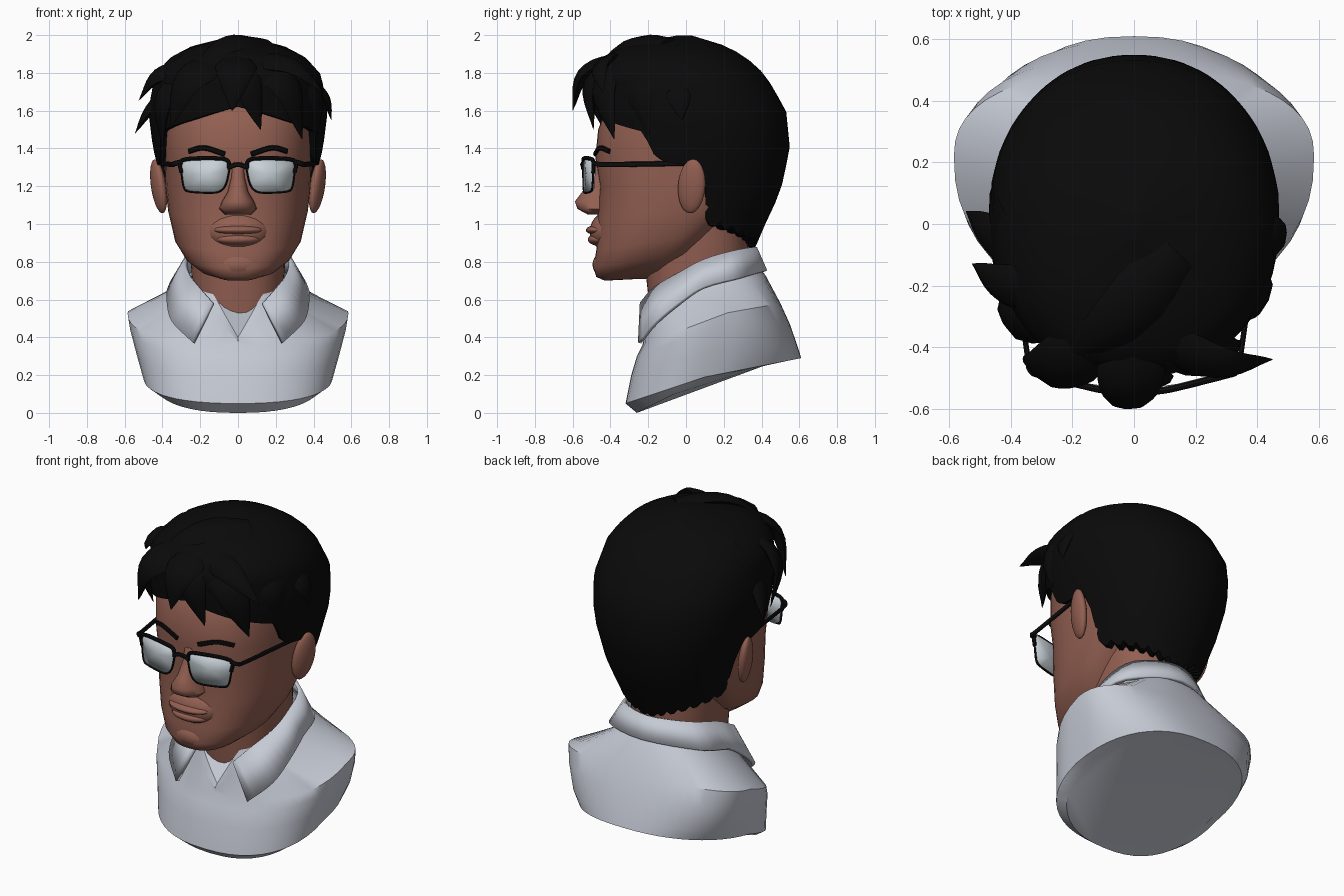
import bpy, bmesh, math
from mathutils import Vector

if "Cube" in bpy.data.objects:
    bpy.data.objects.remove(bpy.data.objects["Cube"])

def material(name, rgb):
    m = bpy.data.materials.new(name)
    m.diffuse_color = (*rgb, 1)
    m.use_nodes = True
    m.node_tree.nodes["Principled BSDF"].inputs["Base Color"].default_value = m.diffuse_color
    return m

SKIN = material("brown_skin", (0.29, 0.115, 0.083))
HAIR = material("black_hair", (0.003, 0.003, 0.003))
SHIRT = material("pale_shirt", (0.56, 0.59, 0.66))
LENS = material("glass_grey", (0.58, 0.64, 0.68))
FRAME = material("black_frame", (0.005, 0.005, 0.005))

def make(name, verts, faces, mat, angle=40):
    me = bpy.data.meshes.new(name)
    me.from_pydata([tuple(v) for v in verts], [], faces)
    bm = bmesh.new()
    bm.from_mesh(me)
    bmesh.ops.remove_doubles(bm, verts=bm.verts, dist=1e-5)
    bmesh.ops.recalc_face_normals(bm, faces=bm.faces)
    bm.to_mesh(me)
    bm.free()
    me.materials.append(mat)
    me.shade_smooth()
    me.set_sharp_from_angle(angle=math.radians(angle))
    ob = bpy.data.objects.new(name, me)
    bpy.context.collection.objects.link(ob)
    return ob

def loft(name, rings, mat, angle=40):
    n = len(rings[0])
    verts = [p for r in rings for p in r]
    faces = [(k*n+i, k*n+(i+1) % n, (k+1)*n+(i+1) % n, (k+1)*n+i)
             for k in range(len(rings)-1) for i in range(n)]
    faces += [tuple(range(n)), tuple(range(len(verts)-n, len(verts)))]
    return make(name, verts, faces, mat, angle)

def ring(front, side, back, e=0.85, n=48, dip=0):
    """Oval through front (y,z), side (x,y,z) and back (y,z), with optional V dip in front."""
    pts = []
    for i in range(n):
        a = 2*math.pi*i/n
        s, c = math.sin(a), math.cos(a)
        x = side[0]*math.copysign(abs(s)**e, s)
        end = front if c > 0 else back
        k = abs(c)**e
        z = side[2]+(end[1]-side[2])*k
        if c > 0:
            z -= dip*max(0, 1-abs(x)/0.13)
        pts.append((x, side[1]+(end[0]-side[1])*k, z))
    return pts

def smooth_path(pts, n=5):
    p = [Vector(q) for q in pts]
    p = [2*p[0]-p[1]] + p + [2*p[-1]-p[-2]]
    out = []
    for a, b, c, d in zip(p, p[1:], p[2:], p[3:]):
        for i in range(n):
            t = i/n
            out.append(0.5*(2*b+(c-a)*t+(2*a-5*b+4*c-d)*t*t+(3*b-a-3*c+d)*t**3))
    return out+[p[-2]]

def sweep(name, pts, width, thick, mat, taper=False, sides=8):
    path = smooth_path(pts)
    rings = []
    for i, p in enumerate(path):
        t = (path[min(i+1, len(path)-1)]-path[max(i-1, 0)]).normalized()
        out = p-Vector((0, 0, 1.4))
        out = (out-t*out.dot(t)).normalized()
        side = t.cross(out)
        u = i/(len(path)-1)
        f = max(0.02, min(1, 0.6+u*1.5)*(1-u**2.2)) if taper else 1
        rings.append([p+side*math.cos(a)*width*f+out*math.sin(a)*thick*f
                      for a in (2*math.pi*j/sides for j in range(sides))])
    return loft(name, rings, mat)

def ball(name, loc, size, mat, rot=(0, 0, 0)):
    bpy.ops.mesh.primitive_uv_sphere_add(segments=24, ring_count=14, location=loc, rotation=rot)
    ob = bpy.context.object
    ob.name, ob.scale = name, size
    ob.data.materials.append(mat)
    ob.data.shade_smooth()

def lerp_table(table, z):
    for a, b in zip(table, table[1:]):
        if z <= b[0]:
            t = max(0, (z-a[0])/(b[0]-a[0]))
            return [p+(q-p)*t for p, q in zip(a[1:], b[1:])]
    return table[-1][1:]

# Head: tilted jaw rings, then level skull rings (z, front, back, half width)
jaw = [ring(f, s, b, 0.8) for f, s, b in (
    ((-.43, .70), (.08, -.3, .71), (-.2, .71)),
    ((-.475, .72), (.19, -.2, .75), (-.05, .76)),
    ((-.49, .77), (.275, -.12, .82), (.08, .86)),
    ((-.475, .86), (.335, -.06, .92), (.2, 1.0)),
    ((-.47, 1.03), (.37, 0, 1.07), (.35, 1.13)))]
skull = [ring((f, z), (w, 0, z), (b, z), 0.8) for z, f, b, w in (
    (1.2, -.455, .42, .385), (1.35, -.48, .45, .39), (1.5, -.465, .46, .40),
    (1.62, -.42, .44, .39), (1.76, -.3, .32, .3), (1.88, -.1, .1, .1))]
loft("head", jaw+skull, SKIN, 60)
loft("neck", [ring(f, s, b) for f, s, b in (
    ((-.17, .33), (.22, .06, .5), (.31, .6)),
    ((-.2, .62), (.245, .06, .72), (.33, .83)),
    ((-.22, .8), (.26, .06, 1.0), (.32, 1.15)))], SKIN)

# Face details
loft("nose", [ring((y, z), (w, -.46, z), (-.38, z), 0.95, 20) for z, y, w in (
    (1.33, -.48, .03), (1.25, -.505, .035), (1.17, -.55, .055),
    (1.12, -.588, .085), (1.08, -.575, .10), (1.05, -.52, .07))], SKIN, 60)
ball("mouth_area", (0, -.40, .96), (.17, .11, .11), SKIN)
ball("upper_lip", (0, -.46, .968), (.13, .07, .028), SKIN)
ball("lower_lip", (0, -.455, .918), (.115, .065, .034), SKIN)
ball("chin", (0, -.41, .785), (.14, .085, .075), SKIN)

for s in (1, -1):
    ball("ear", (s*.42, .03, 1.2), (.036, .075, .145), SKIN, (-.12, s*.12, -s*.3))
    sweep("eyebrow", [(s*.07, -.482, 1.37), (s*.18, -.456, 1.403), (s*.26, -.405, 1.385)],
          .014, .01, HAIR)

    # Glasses
    def on_lens(x, z, s=s):
        return (s*x, -.545+.6*x*x, z)
    outline = [(.045, 1.29), (.055, 1.335), (.12, 1.348), (.295, 1.338), (.30, 1.27),
               (.285, 1.19), (.25, 1.17), (.13, 1.165), (.085, 1.18), (.06, 1.22)]
    n = len(outline)
    lens = make("lens", [on_lens(x, z) for x, z in outline]+[on_lens(.17, 1.26)],
                [(i, (i+1) % n, n) for i in range(n)], LENS)
    lens.modifiers.new("thickness", 'SOLIDIFY').thickness = .012
    sweep("top_rim", [on_lens(x, z) for x, z in outline[:5]], .011, .011, FRAME)
    sweep("lower_rim", [on_lens(x, z) for x, z in outline[4:]+outline[:1]], .005, .006, FRAME)
    sweep("temple_arm", [(s*.295, -.493, 1.33), (s*.335, -.478, 1.32), (s*.35, -.40, 1.315),
                         (s*.41, .03, 1.322)], .014, .009, FRAME)
sweep("bridge", [(-.05, -.543, 1.30), (0, -.55, 1.315), (.05, -.543, 1.30)], .013, .011, FRAME)

# Hair cap (z, front, back, half width); its lower edge follows a hairline (degrees from front, z)
SHAPE = [(.86, -.3, .36, .27), (1.0, -.4, .42, .34), (1.17, -.45, .50, .39), (1.4, -.47, .55, .45),
         (1.6, -.49, .53, .475), (1.79, -.50, .42, .44), (1.88, -.45, .32, .36),
         (1.94, -.33, .22, .25), (1.998, -.05, .03, .02)]
HAIRLINE = [(0, 1.62), (30, 1.55), (61, 1.49), (68, 1.36), (74, 1.33), (96, 1.3), (101, 1.0), (180, .87)]
COLS, ROWS = 96, 16

def hair_point(a, z, inset):
    yf, yb, w = lerp_table(SHAPE, z)
    s, c = math.sin(a), math.cos(a)
    mid, half = (yf+yb)/2, (yb-yf)/2
    return (w*inset*math.copysign(abs(s)**.92, s),
            mid-half*inset*math.copysign(abs(c)**.92, c), z)

rings = []
for r in range(-1, ROWS+1):
    row = []
    for i in range(COLS):
        deg = -180+360*i/COLS
        low = lerp_table(HAIRLINE, abs(deg))[0]+(.025 if i % 3 == 0 and abs(deg) > 100 else 0)
        z = low+(1.998-low)*math.sin(max(r, 0)/ROWS*math.pi/2)
        row.append(hair_point(math.radians(deg), z, .8 if r < 0 else 1))
    rings.append(row)
loft("hair_cap", rings, HAIR)

# Hair locks: root, tip, outward bulge, width
def lock(root, tip, bulge, width):
    root, tip = Vector(root), Vector(tip)
    mid = (root+tip)/2
    mid += (mid-Vector((0, 0, 1.4))).normalized()*bulge
    sweep("hair_lock", [root, mid, tip], width, width*.38, HAIR, True)

lock((-.05, -.36, 1.88), (.12, -.49, 1.50), .10, .11)
lock((.1, -.34, 1.87), (.34, -.38, 1.45), .10, .12)
lock((.25, -.2, 1.83), (.42, -.2, 1.47), .09, .11)
lock((-.1, -.36, 1.87), (-.36, -.44, 1.51), .10, .12)
lock((0, -.36, 1.88), (-.03, -.60, 1.6), .08, .12)
lock((-.25, -.22, 1.83), (-.525, -.13, 1.655), .06, .09)
lock((-.35, -.1, 1.72), (-.545, .04, 1.48), .02, .09)
lock((.05, -.36, 1.87), (.45, -.44, 1.7), .08, .08)
lock((-.25, -.28, 1.8), (-.40, -.24, 1.41), .10, .10)
lock((.38, -.05, 1.75), (.495, -.02, 1.55), .03, .08)
lock((.15, -.1, 1.95), (-.25, -.46, 1.8), .07, .12)

# Shirt bust, with an open V in front and a slanted underside
loft("shirt", [ring(f, s, b, dip=d) for f, s, b, d in (
    ((-.2, .62), (.24, .06, .73), (.34, .83), .22),
    ((-.22, .52), (.33, .12, .64), (.42, .73), .14),
    ((-.23, .36), (.585, .22, .53), (.50, .58), 0),
    ((-.26, .30), (.575, .2, .47), (.55, .47), 0),
    ((-.29, .20), (.54, .16, .33), (.595, .34), 0),
    ((-.32, .05), (.50, .1, .19), (.61, .29), 0),
    ((-.26, .0), (.45, .1, .18), (.57, .283), 0))], SHIRT, 35)

# Folded collar between a top edge and a lower edge, mirrored
top = [(.13, -.235, .58), (.2, -.165, .66), (.262, -.03, .74), (.275, .1, .81), (.22, .27, .86),
       (0, .365, .875)]
low = [(.235, -.245, .37), (.345, -.155, .48), (.37, -.02, .59), (.36, .1, .665), (.30, .29, .715),
       (0, .42, .75)]
both = [smooth_path(e+[(-x, y, z) for x, y, z in e[-2::-1]], 4) for e in (top, low)]
m = len(both[0])
collar = make("collar", both[0]+both[1], [(i, i+1, m+i+1, m+i) for i in range(m-1)], SHIRT)
mod = collar.modifiers.new("thickness", 'SOLIDIFY')
mod.thickness, mod.offset = .022, 0
